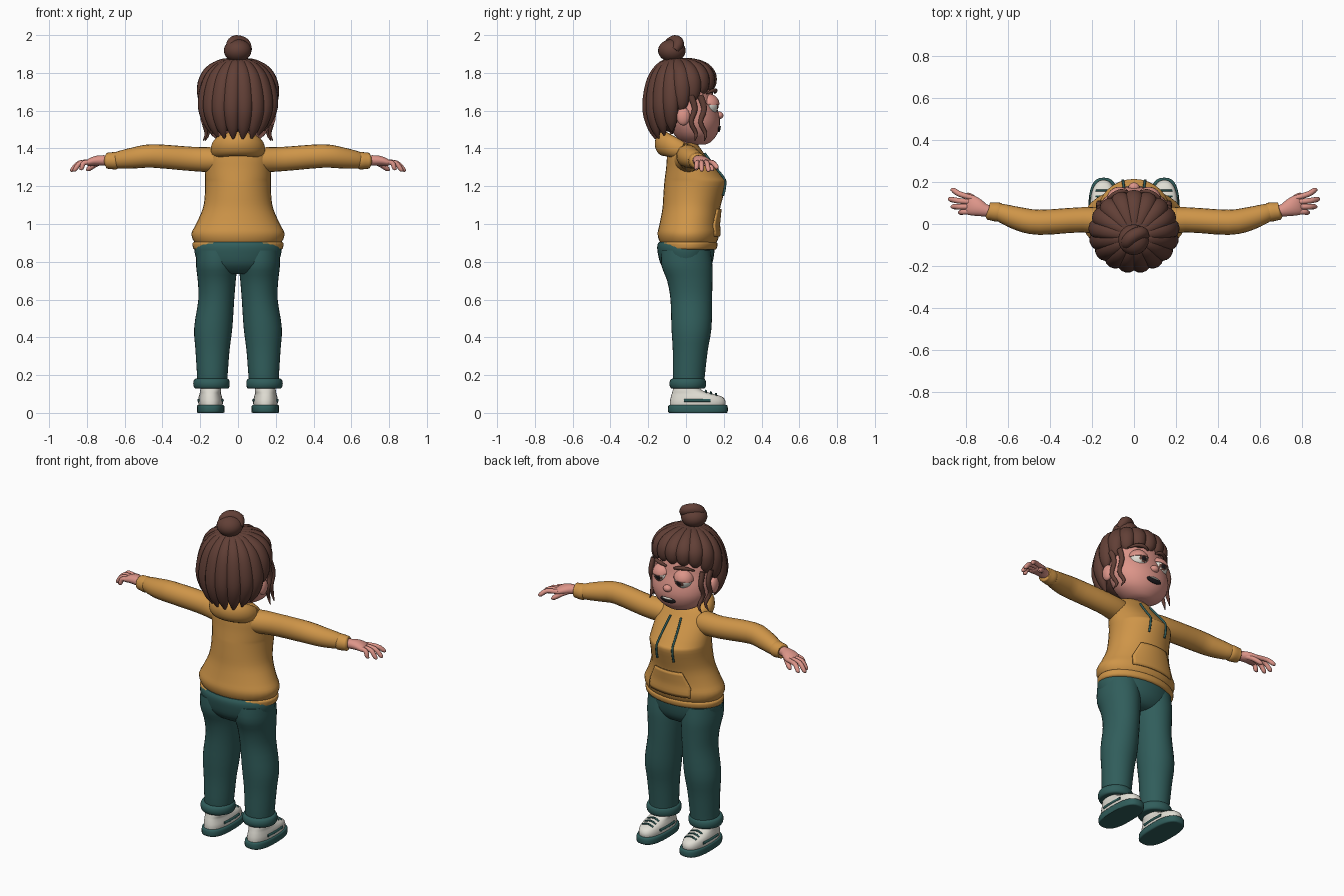
import bpy, bmesh, math, random
from mathutils import Vector

random.seed(4)
cube = bpy.data.objects.get("Cube")
if cube:
    bpy.data.objects.remove(cube, do_unlink=True)


def material(name, rgb):
    m = bpy.data.materials.new(name)
    m.use_nodes = True
    m.diffuse_color = (*rgb, 1)
    m.node_tree.nodes["Principled BSDF"].inputs["Base Color"].default_value = (*rgb, 1)
    return m


HAIR = material("hair brown", (0.12, 0.05, 0.037))
SKIN = material("skin pink", (0.72, 0.30, 0.25))
MUSTARD = material("mustard cloth", (0.62, 0.30, 0.065))
TEAL = material("teal cloth", (0.03, 0.11, 0.105))
WHITE = material("off white", (0.75, 0.73, 0.66))
DARK = material("dark", (0.012, 0.010, 0.012))
X, Y, Z = Vector((1, 0, 0)), Vector((0, 1, 0)), Vector((0, 0, 1))
SIDES = ((1, "left"), (-1, "right"))


def finish(name, bm, *mats):
    bmesh.ops.recalc_face_normals(bm, faces=bm.faces)
    me = bpy.data.meshes.new(name)
    bm.to_mesh(me)
    bm.free()
    for m in mats:
        me.materials.append(m)
    for p in me.polygons:
        p.use_smooth = True
    me.set_sharp_from_angle(angle=math.radians(50))
    ob = bpy.data.objects.new(name, me)
    bpy.context.collection.objects.link(ob)
    return ob


def spline(pts, steps):
    """Catmull-Rom through tuples of any length."""
    out = []
    for i in range(len(pts) - 1):
        quad = [pts[max(i - 1, 0)], pts[i], pts[i + 1], pts[min(i + 2, len(pts) - 1)]]
        for k in range(steps):
            t = k / steps
            out.append(tuple(0.5 * (2*b + (c - a)*t + (2*a - 5*b + 4*c - d)*t*t
                                    + (3*b - a - 3*c + d)*t**3) for a, b, c, d in zip(*quad)))
    return out + [pts[-1]]


def tube(name, pts, mat, ref=Z, axis=None, n=20, steps=3, power=1.0):
    """Loft of rings (x, y, z, radius across ref, radius along ref)."""
    rings = spline(pts, steps)
    bm = bmesh.new()
    loops = []
    for i, r in enumerate(rings):
        a, b = rings[max(i - 1, 0)], rings[min(i + 1, len(rings) - 1)]
        t = axis or (Vector(b[:3]) - Vector(a[:3])).normalized()
        u = t.cross(ref).normalized()
        v = u.cross(t)
        loop = []
        for k in range(n):
            c, s = math.cos(math.tau*k/n), math.sin(math.tau*k/n)
            c, s = (math.copysign(abs(q)**power, q) for q in (c, s))
            loop.append(bm.verts.new(Vector(r[:3]) + u*c*max(r[3], .001) + v*s*max(r[4], .001)))
        loops.append(loop)
    for a, b in zip(loops, loops[1:]):
        for k in range(n):
            bm.faces.new((a[k], a[(k + 1) % n], b[(k + 1) % n], b[k]))
    bm.faces.new(loops[0])
    bm.faces.new(loops[-1])
    return finish(name, bm, mat)


def stack(name, rows, mat, s=1, **kw):
    """Upright loft from rows of (z, x low, x high, y back, y front)."""
    pts = [(s*(a + b)/2, (c + d)/2, z, (b - a)/2, (d - c)/2) for z, a, b, c, d in rows]
    return tube(name, pts, mat, ref=Y, axis=Z, n=kw.pop("n", 32), **kw)


def ball(name, loc, size, *mats):
    bm = bmesh.new()
    bmesh.ops.create_uvsphere(bm, u_segments=24, v_segments=16, radius=1)
    for v in bm.verts:
        v.co = Vector(v.co[i]*size[i] + loc[i] for i in range(3))
    return finish(name, bm, *mats)


# Hoodie body, with the chest surface kept for the parts lying on it
BODY = [(.89, -.13, .155, .22), (.92, -.145, .17, .24), (.955, -.15, .175, .245), (1.0, -.14, .172, .222),
        (1.08, -.125, .18, .187), (1.15, -.12, .198, .176), (1.22, -.115, .215, .175), (1.245, -.112, .20, .175),
        (1.30, -.105, .155, .172), (1.36, -.10, .105, .165), (1.41, -.09, .07, .13), (1.43, -.06, .05, .08)]
stack("hoodie_body", [(z, -w, w, b, f) for z, b, f, w in BODY], MUSTARD)
stack("hoodie_hem", [(.862, -.2, .2, -.11, .13), (.866, -.232, .232, -.137, .158), (.885, -.24, .24, -.142, .166),
                     (.903, -.236, .236, -.14, .162), (.908, -.2, .2, -.11, .13)], MUSTARD)


def chest(x, z, lift):
    for lo, hi in zip(BODY, BODY[1:]):
        if lo[0] <= z <= hi[0]:
            t = (z - lo[0]) / (hi[0] - lo[0])
            b, f, w = (p + (q - p)*t for p, q in zip(lo[1:], hi[1:]))
            return (x, (b + f)/2 + (f - b)/2*math.sqrt(max(0, 1 - (x/w)**2)) + lift, z)


# Front pouch pocket
bm = bmesh.new()
grid = []
for j in range(9):
    z = .935 + .145*j/8
    half = .135 - .045*max(0, j - 3)/5
    grid.append([bm.verts.new(chest(half*(i/8 - 1), z, .004)) for i in range(17)])
for a, b in zip(grid, grid[1:]):
    for i in range(16):
        bm.faces.new((a[i], a[i + 1], b[i + 1], b[i]))
pocket = finish("pouch_pocket", bm, MUSTARD)
mod = pocket.modifiers.new("thickness", "SOLIDIFY")
mod.thickness, mod.offset = .009, 0

# Rolled hood around the neck, thicker behind
hood = []
for k in range(17):
    c, s = math.cos(math.tau*k/16), math.sin(math.tau*k/16)
    hood.append((.108*c, -.022 + .095*s, 1.39 - .035*s, .036 - .012*s, .045 - .02*s))
tube("hood", hood, MUSTARD)

for s, side in SIDES:
    # Drawstrings
    tube("drawstring_" + side, [(*chest(s*x, z, .006), .006, .006) for x, z in
         ((.035, 1.375), (.042, 1.33), (.048, 1.28), (.052, 1.235), (.055, 1.19), (.055, 1.15))],
         TEAL, ref=X, n=8)
    # Sleeve and cuff
    tube("sleeve_" + side, [(s*x, y, z, a, b) for x, y, z, a, b in (
        (.05, -.01, 1.335, .07, .06), (.14, .01, 1.34, .068, .066), (.25, .02, 1.345, .06, .064),
        (.45, .008, 1.36, .06, .062), (.55, .025, 1.35, .056, .056), (.64, .055, 1.338, .043, .044),
        (.66, .06, 1.336, .03, .03))], MUSTARD)
    tube("sleeve_cuff_" + side, [(s*x, y, 1.335, r, r) for x, y, r in (
        (.632, .054, .03), (.636, .055, .042), (.652, .057, .046), (.68, .06, .043), (.695, .062, .04),
        (.698, .063, .02))], MUSTARD)
    # Palm, four fingers and thumb
    tube("palm_" + side, [(s*x, y, z, a, b) for x, y, z, a, b in (
        (.67, .06, 1.335, .026, .026), (.71, .065, 1.337, .03, .027), (.75, .08, 1.335, .043, .026),
        (.785, .092, 1.325, .048, .02), (.80, .096, 1.322, .035, .01))], SKIN)
    for i, (y0, x1, y1, z1) in enumerate(((.06, .84, .055, 1.29), (.082, .875, .083, 1.283),
                                          (.104, .888, .118, 1.282), (.124, .875, .162, 1.295))):
        tube("finger_%d_%s" % (i + 1, side), [
            (s*.77, y0, 1.327, .013, .014), (s*(.79 + x1)/2, (y0 + y1)/2, 1.324, .013, .013),
            (s*(x1 - .012), y1, z1 + .006, .012, .012), (s*x1, y1, z1, .004, .004)], SKIN, n=10)
    tube("thumb_" + side, [(s*.725, .085, 1.33, .017, .016), (s*.755, .115, 1.315, .014, .014),
                           (s*.79, .137, 1.292, .013, .013), (s*.802, .142, 1.283, .004, .004)], SKIN, n=10)

    # Trouser leg and turn-up
    stack("trouser_leg_" + side, [
        (.86, .005, .22, -.13, .13), (.78, .004, .222, -.13, .14), (.70, .012, .213, -.10, .14),
        (.60, .02, .21, -.082, .138), (.45, .03, .232, -.077, .135), (.33, .045, .225, -.07, .115),
        (.20, .055, .217, -.07, .10), (.15, .06, .215, -.065, .095)], TEAL, s)
    stack("turn_up_" + side, [
        (.128, .07, .21, -.06, .08), (.131, .05, .23, -.08, .10), (.155, .044, .237, -.088, .107),
        (.178, .05, .23, -.08, .10), (.182, .07, .21, -.06, .08)], TEAL, s)

    # Shoe
    stack("shoe_sole_" + side, [
        (0, .085, .21, -.08, .205), (.004, .072, .217, -.094, .22), (.036, .072, .217, -.094, .22),
        (.042, .082, .21, -.085, .21)], TEAL, s, power=.75)
    stack("shoe_upper_" + side, [
        (.035, .082, .208, -.085, .207), (.06, .08, .211, -.085, .21), (.085, .085, .208, -.08, .192),
        (.102, .09, .203, -.075, .14), (.12, .09, .20, -.07, .085), (.155, .095, .195, -.06, .06)],
        WHITE, s, power=.85)
    for i in range(3):
        y, z = .105 + .027*i, .118 - .008*i
        tube("shoe_lace_%d_%s" % (i + 1, side), [
            (s*(.145 + .036*q), y, z - .012*q*q, .005, .005) for q in (-1, -.5, 0, .5, 1)], TEAL, n=8)
    for edge, x in (("outer", .207), ("inner", .084)):
        tube("shoe_stripe_%s_%s" % (edge, side), [
            (s*x, -.01, .066, .006, .008), (s*(x + (.003 if x > .1 else -.003)), .06, .066, .006, .008),
            (s*x, .13, .066, .006, .008)], TEAL, n=8)

# Hips of the trousers, showing below the hem behind
stack("trouser_hips", [
    (.735, -.12, .12, -.07, .08), (.75, -.17, .17, -.1, .11), (.79, -.21, .21, -.135, .138),
    (.85, -.23, .23, -.15, .15), (.885, -.228, .228, -.152, .15), (.905, -.215, .215, -.143, .14)], TEAL)

# Head and neck
stack("neck", [(1.34, -.06, .06, -.06, .06), (1.48, -.06, .06, -.05, .07)], SKIN)
stack("head", [(1.42, -.04, .04, .03, .10), (1.432, -.085, .085, -.02, .128), (1.47, -.14, .14, -.06, .162),
               (1.53, -.172, .172, -.09, .18), (1.59, -.178, .178, -.1, .172), (1.65, -.172, .172, -.11, .152),
               (1.72, -.165, .165, -.12, .135), (1.80, -.12, .12, -.12, .10), (1.85, -.04, .04, -.06, .03)], SKIN)
ball("nose", (0, .176, 1.575), (.026, .022, .02), SKIN)
ball("mouth", (0, .172, 1.505), (.05, .010, .019), DARK)
ball("upper_teeth", (0, .178, 1.514), (.034, .008, .006), WHITE)

for s, side in SIDES:
    ball("ear_" + side, (s*.178, -.015, 1.57), (.022, .035, .048), SKIN)
    # Eye coloured by distance from its forward axis
    centre = Vector((s*.07, .118, 1.63))
    eye = ball("eye_" + side, centre, (.055, .055, .055), WHITE, HAIR, DARK)
    gaze = Vector((0, 1, -.15)).normalized()
    for p in eye.data.polygons:
        d = (p.center - centre).normalized().dot(gaze)
        p.material_index = 2 if d > .975 else 1 if d > .91 else 0
    # Heavy upper lid
    bm = bmesh.new()
    bmesh.ops.create_uvsphere(bm, u_segments=24, v_segments=16, radius=.060)
    bmesh.ops.bisect_plane(bm, geom=bm.verts[:] + bm.edges[:] + bm.faces[:], plane_co=(0, 0, .010),
                           plane_no=(s*.15, .1, 1), clear_inner=True)
    bmesh.ops.translate(bm, verts=bm.verts, vec=centre)
    lid = finish("eyelid_" + side, bm, SKIN)
    lid.modifiers.new("thickness", "SOLIDIFY").thickness = .004
    tube("eyebrow_" + side, [(s*.025, .152, 1.694, .004, .006), (s*.06, .157, 1.706, .01, .011),
                             (s*.10, .14, 1.706, .01, .01), (s*.135, .108, 1.69, .004, .004)], HAIR, n=10)
    # Loose wavy strands before the ear
    for i, y in enumerate((.035, .085)):
        tube("side_strand_%d_%s" % (i + 1, side), [
            (s*(.185 - .2*i*.1), y - .01, 1.68, .014, .018), (s*(.182 - .014*i), y + .012, 1.61, .013, .016),
            (s*(.182 - .012*i), y - .008, 1.54, .011, .013), (s*(.168 - .01*i), y + .018, 1.48, .009, .01),
            (s*(.185 - .01*i), y + .012, 1.44, .002, .002)], HAIR, ref=Y, n=10)

# Hair: scalp cap, radiating locks and a bun
ball("hair_cap", (0, -.05, 1.675), (.18, .155, .195), HAIR)
COUNT = 17
for k in range(COUNT):
    a = math.tau*(k + .25)/COUNT
    c, s = math.cos(a), math.sin(a)
    t = min(max((s + .35)/.5, 0), 1)
    end = 1.46 + .16*t + .11*max(0, s - .15) + random.uniform(-.012, .012)
    tip = .72 + .25*t
    shape = ((.1, 0, .5), (.45, .05, .8), (.78, .2, 1), (.95, .42, 1.1), (1, .65, 1), (.5 + tip/2, .86, .75),
             (tip, 1, .15))
    pts = [(.188*c*f, -.06 + .025*f + .168*s*f, 1.862 - (1.862 - end)*h, .03*w, .041*w) for f, h, w in shape]
    tube("hair_lock_%d" % (k + 1), pts, HAIR, ref=Vector((-s, c, 0)), n=12, steps=4)
ball("hair_bun", (-.002, -.075, 1.918), (.073, .073, .06), HAIR)
tube("bun_twist", [(.055, -.06, 1.92, .02, .02), (.035, -.04, 1.955, .03, .03), (-.01, -.06, 1.968, .032, .032),
                   (-.035, -.09, 1.95, .028, .028), (-.045, -.11, 1.915, .01, .01)], HAIR, ref=Y, n=14)
